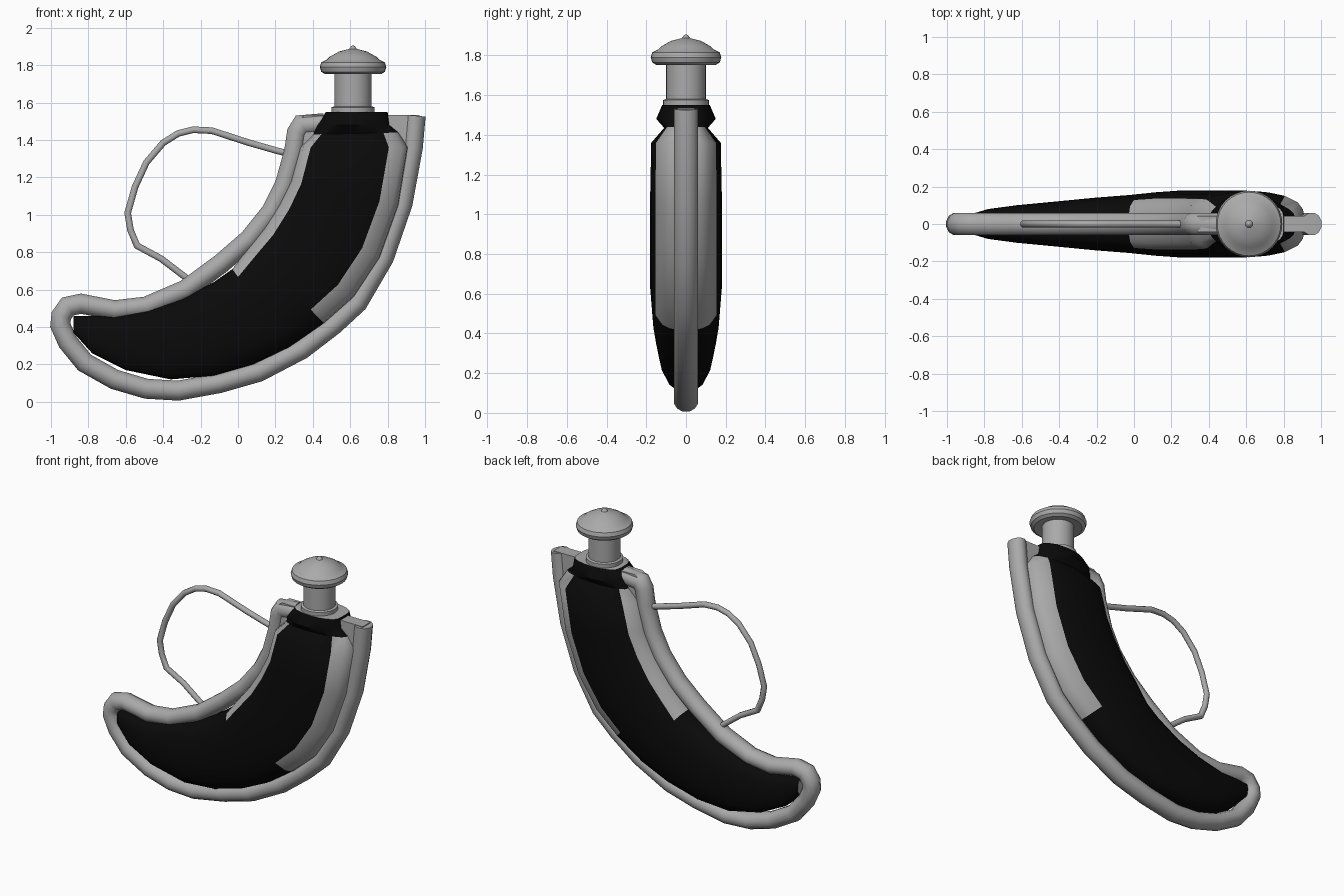
import bpy, bmesh, math
from mathutils import Vector

cube = bpy.data.objects.get("Cube")
if cube:
    bpy.data.objects.remove(cube, do_unlink=True)


def material(name, c):
    m = bpy.data.materials.new(name)
    m.use_nodes = True
    m.diffuse_color = (c, c, c, 1)
    m.node_tree.nodes["Principled BSDF"].inputs["Base Color"].default_value = (c, c, c, 1)
    return m


grey = material("pewter grey", 0.4)
black = material("black", 0.003)


def build(name, rings, mats, rule=None, angle=50):
    """Skin closed rings of points into a capped solid; rule(ring, column) picks the material."""
    bm = bmesh.new()
    rows = [[bm.verts.new(p) for p in ring] for ring in rings]
    n = len(rows[0])
    for i in range(len(rows) - 1):
        for j in range(n):
            k = (j + 1) % n
            f = bm.faces.new((rows[i][j], rows[i][k], rows[i + 1][k], rows[i + 1][j]))
            f.material_index = rule(i, j) if rule else 0
    bm.faces.new(rows[0])
    bm.faces.new(rows[-1])
    bmesh.ops.recalc_face_normals(bm, faces=bm.faces)
    mesh = bpy.data.meshes.new(name)
    bm.to_mesh(mesh)
    bm.free()
    for m in mats:
        mesh.materials.append(m)
    ob = bpy.data.objects.new(name, mesh)
    bpy.context.collection.objects.link(ob)
    bpy.ops.object.select_all(action='DESELECT')
    ob.select_set(True)
    bpy.context.view_layer.objects.active = ob
    bpy.ops.object.shade_smooth_by_angle(angle=math.radians(angle))
    return ob


def sweep(name, path, across, depth, sides):
    """Tube along a path in the x-z plane."""
    pts = [Vector((x, 0, z)) for x, z in path]
    rings = []
    for i, p in enumerate(pts):
        a = (p - pts[max(i - 1, 0)]).normalized()
        b = (pts[min(i + 1, len(pts) - 1)] - p).normalized()
        t = (a + b).normalized()
        side = Vector((-t.z, 0, t.x)) / max(0.75, t.dot(b if b.length else a))
        ring = [math.tau * (k + 0.5) / sides for k in range(sides)]
        rings.append([p + side * across * math.cos(r) + Vector((0, depth * math.sin(r), 0))
                      for r in ring])
    return build(name, rings, [grey])


def lathe(name, profile, x, sides=32):
    rings = [[(x + r * math.cos(math.tau * k / sides), r * math.sin(math.tau * k / sides), z)
              for k in range(sides)] for r, z in profile]
    return build(name, rings, [grey], angle=35)


# Horn body: outer edge, inner edge and half thickness at each station
stations = [
    (-.88, .37, -.88, .46, .05), (-.78, .26, -.78, .46, .08), (-.6, .17, -.66, .455, .1),
    (-.36, .12, -.48, .49, .12), (-.13, .14, -.3, .55, .14), (.08, .2, -.13, .64, .155),
    (.27, .29, -.03, .71, .17), (.46, .42, .06, .83, .18), (.62, .56, .14, .93, .18),
    (.76, .77, .22, 1.06, .18), (.86, 1.05, .28, 1.18, .18), (.91, 1.36, .33, 1.36, .175),
    (.86, 1.44, .4, 1.43, .11), (.81, 1.48, .42, 1.48, .15), (.8, 1.55, .47, 1.55, .12)]
angles = [0, 12, 28, 50, 70, 90, 110, 128, 143, 160, 180]
EDGE = 0.03


def horn_ring(ox, oz, ix, iz, h):
    o, i = Vector((ox, 0, oz)), Vector((ix, 0, iz))
    half = []
    for a in angles:
        p = o.lerp(i, (1 - math.cos(math.radians(a))) / 2)
        s = max(0, math.sin(math.radians(a)))
        half.append((p.x, EDGE + (h - EDGE) * s ** 0.7, p.z))
    return half + [(x, -y, z) for x, y, z in reversed(half)]


def horn_colour(i, j):
    n = len(angles)
    col = j if j < n else 2 * n - 2 - j
    if j == n - 1:
        col = n - 2
    outer = col < 3 and 7 <= i < 12
    inner = col >= 8 and 6 <= i < 12
    return 0 if outer or inner else 1


horn = build("horn_body", [horn_ring(*s) for s in stations], [grey, black], horn_colour, 60)

# Raised rim around the edge of the horn
rim = [(.46, 1.49), (.34, 1.48), (.315, 1.44), (.3, 1.34), (.25, 1.16), (.18, 1.02), (.06, .87),
       (-.09, .74), (-.28, .6), (-.49, .51), (-.66, .49), (-.84, .525), (-.91, .51), (-.945, .46),
       (-.95, .41), (-.91, .32), (-.82, .21), (-.66, .12), (-.49, .07), (-.32, .06), (-.1, .1),
       (.11, .16), (.34, .28), (.51, .41), (.64, .53), (.78, .77), (.88, 1.06), (.935, 1.36),
       (.95, 1.53)]
sweep("rim", rim, 0.055, 0.062, 12)

# Flat flange joining the rim to the neck
flange = [(.34, 1.3), (.31, 1.5), (.36, 1.535), (.97, 1.535), (.94, 1.3)]
build("neck_flange", [[(x, y, z) for x, z in flange] for y in (-.042, .042)], [grey])

# Carrying loop
loop = [(.28, 1.325), (.2, 1.345), (.06, 1.385), (-.14, 1.45), (-.24, 1.455), (-.32, 1.435),
        (-.4, 1.385), (-.49, 1.28), (-.55, 1.15), (-.59, 1.01), (-.575, .92), (-.54, .835),
        (-.41, .765), (-.24, .635)]
sweep("carrying_loop", loop, 0.019, 0.019, 8)

# Spout and stopper
lathe("spout", [(.115, 1.53), (.115, 1.575), (.1, 1.58), (.1, 1.77)], .615)
lathe("stopper_cap", [(.09, 1.76), (.15, 1.752), (.17, 1.765), (.178, 1.79), (.17, 1.815),
                      (.14, 1.83), (.125, 1.845), (.075, 1.873), (.02, 1.887), (.012, 1.9),
                      (.003, 1.905)], .615)
